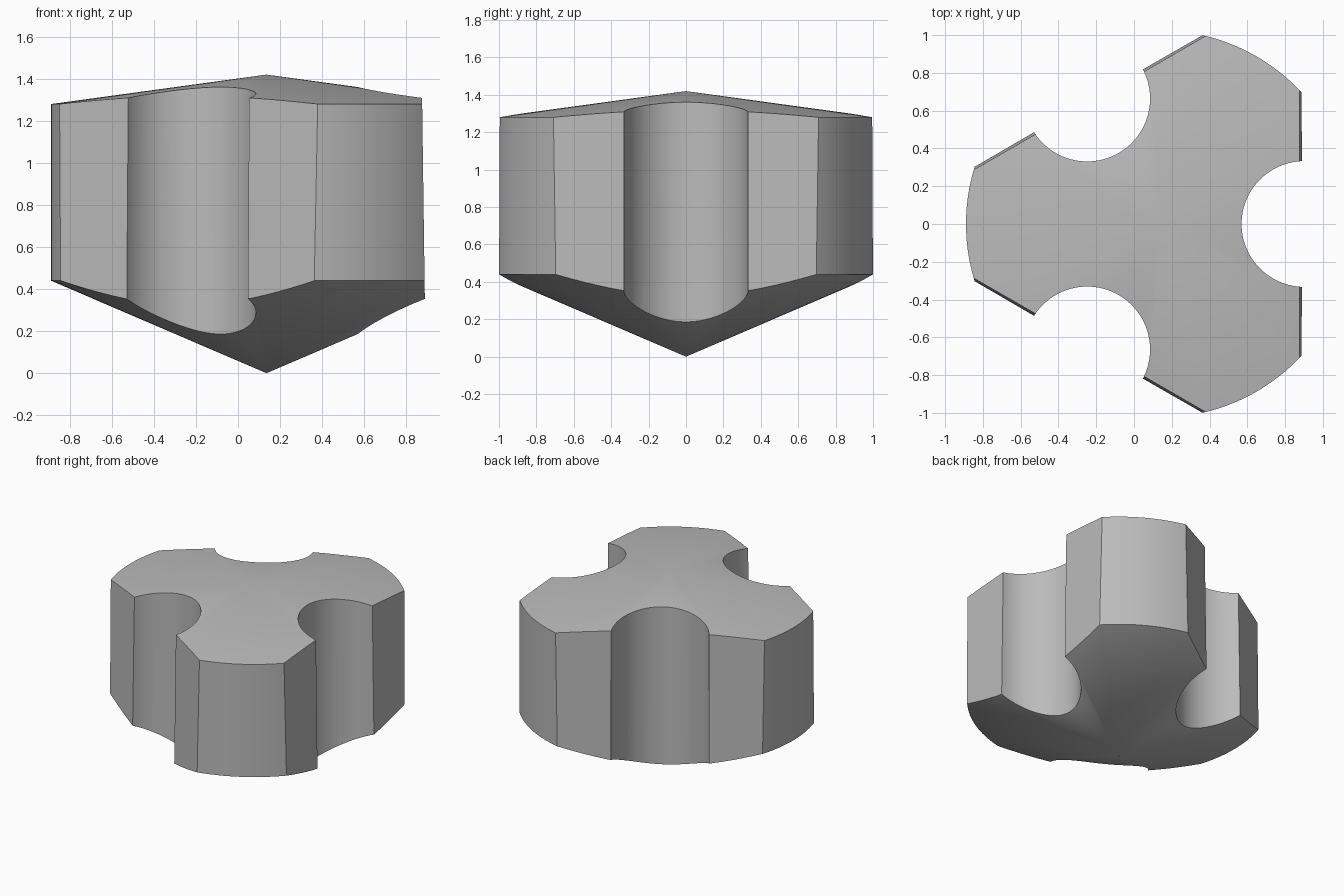
import bpy, bmesh
from math import pi, radians
from mathutils import Matrix, Vector

if "Cube" in bpy.data.objects:
    bpy.data.objects.remove(bpy.data.objects["Cube"])

AXIS = Vector((0.1355, 0, 0))   # shared axis of the body and its cuts
RADIUS = 1.025
FLAT_LOW, FLAT_HIGH = 0.753, 0.740  # flat distance from the axis, low and high
GROOVE_CENTRE, GROOVE_RADIUS = 0.767, 0.333


def make_object(name, bm):
    mesh = bpy.data.meshes.new(name)
    bmesh.ops.recalc_face_normals(bm, faces=bm.faces)
    bm.to_mesh(mesh)
    bm.free()
    obj = bpy.data.objects.new(name, mesh)
    bpy.context.collection.objects.link(obj)
    return obj


def prism(bm, outline, depth, axis):
    """Extrude a closed outline along an axis."""
    face = bm.faces.new([bm.verts.new(p) for p in outline])
    moved = bmesh.ops.extrude_face_region(bm, geom=[face])["geom"]
    verts = [v for v in moved if isinstance(v, bmesh.types.BMVert)]
    bmesh.ops.translate(bm, verts=verts, vec=axis * depth)


# Body: cylinder with a low cone on top and a deeper cone underneath
bm = bmesh.new()
profile = [(0, 0), (RADIUS, 0.44), (RADIUS, 1.28), (0, 1.42)]
verts = [bm.verts.new((r, 0, z)) for r, z in profile]
edges = [bm.edges.new(pair) for pair in zip(verts, verts[1:])]
bmesh.ops.spin(bm, geom=verts + edges, cent=(0, 0, 0), axis=(0, 0, 1),
               angle=2 * pi, steps=180)
bmesh.ops.remove_doubles(bm, verts=bm.verts, dist=0.0001)
body = make_object("lobed_body", bm)

# Cutters: three slightly drafted flats, then three round grooves
slope = (FLAT_HIGH - FLAT_LOW) / (1.31 - 0.355)
low = FLAT_LOW + slope * (-0.2 - 0.355)
high = FLAT_LOW + slope * (1.7 - 0.355)
cutters = []
for i in range(3):
    bm = bmesh.new()
    prism(bm, [(low, -1.2, -0.2), (1.6, -1.2, -0.2), (1.6, -1.2, 1.7),
               (high, -1.2, 1.7)], 2.4, Vector((0, 1, 0)))
    bm.transform(Matrix.Rotation(radians(120 * i), 4, "Z"))
    cutters.append(make_object("flat_cutter", bm))
for i in range(3):
    bm = bmesh.new()
    bmesh.ops.create_cone(bm, cap_ends=True, segments=96, depth=3,
                          radius1=GROOVE_RADIUS, radius2=GROOVE_RADIUS)
    bm.transform(Matrix.Rotation(radians(120 * i), 4, "Z")
                 @ Matrix.Translation((GROOVE_CENTRE, 0, 0.7)))
    cutters.append(make_object("groove_cutter", bm))

bpy.context.view_layer.objects.active = body
body.select_set(True)
for cutter in cutters:
    cutter.hide_render = True
    mod = body.modifiers.new("cut", "BOOLEAN")
    mod.operation = "DIFFERENCE"
    mod.solver = "EXACT"
    mod.object = cutter
    bpy.ops.object.modifier_apply(modifier=mod.name)
    bpy.data.objects.remove(cutter)

# Place the body and give it its finish
body.data.transform(Matrix.Translation(AXIS))
grey = bpy.data.materials.new("plain_grey")
grey.use_nodes = True
colour = (0.5, 0.5, 0.5, 1)
grey.diffuse_color = colour
grey.node_tree.nodes["Principled BSDF"].inputs["Base Color"].default_value = colour
body.data.materials.clear()
body.data.materials.append(grey)
for poly in body.data.polygons:
    poly.material_index = 0
bpy.ops.object.select_all(action="DESELECT")
body.select_set(True)
bpy.ops.object.shade_smooth_by_angle(angle=radians(5))
